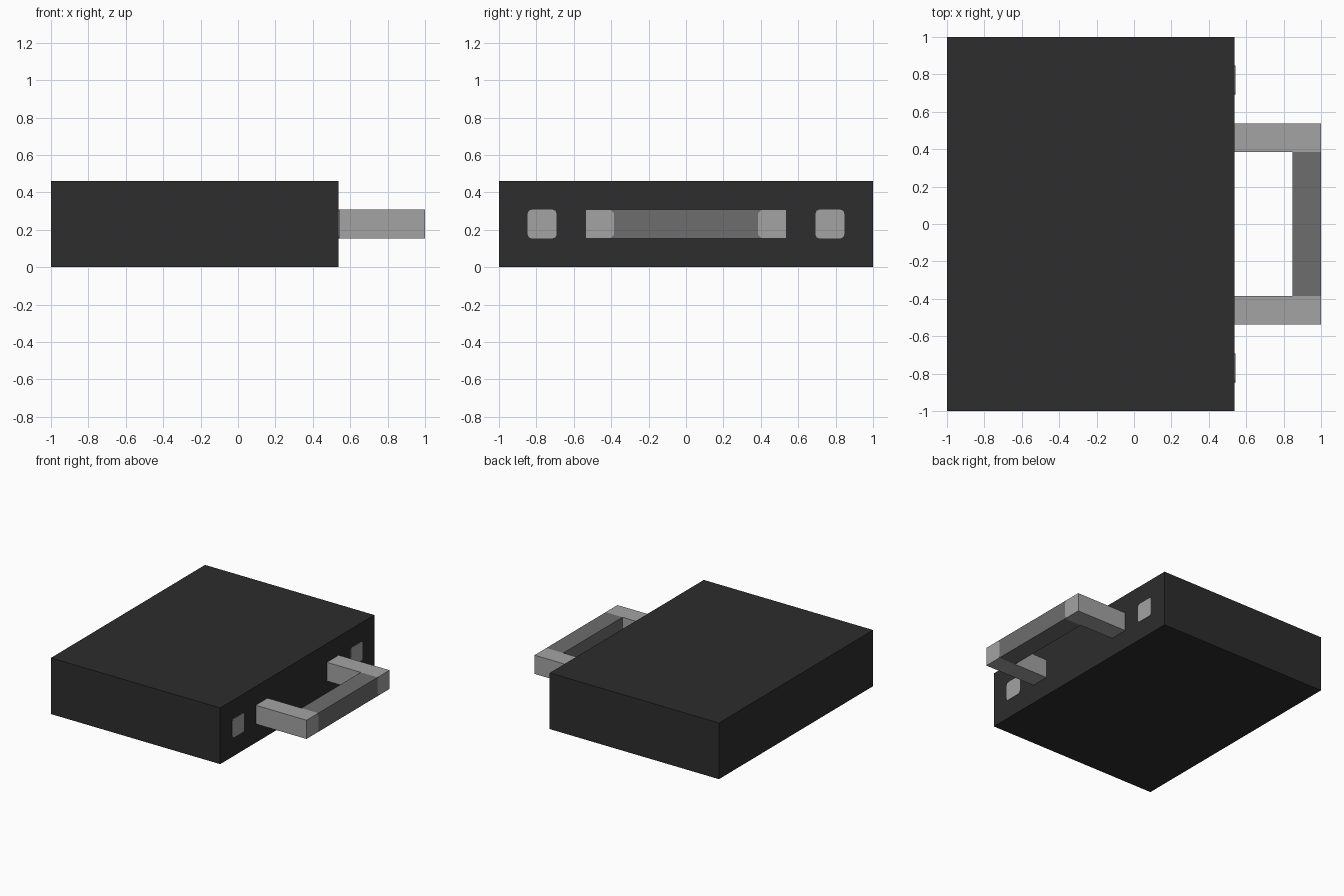
import bpy, bmesh
from mathutils import Vector

if "Cube" in bpy.data.objects:
    bpy.data.objects.remove(bpy.data.objects["Cube"])

U = 1 / 13           # module the model is laid out on
BODY_X = 7 * U       # plane of the handle side
CUT = 0.02           # size of the clipped paint corners


def material(name, v):
    m = bpy.data.materials.new(name)
    m.diffuse_color = (v, v, v, 1)
    m.use_nodes = True
    m.node_tree.nodes["Principled BSDF"].inputs["Base Color"].default_value = m.diffuse_color
    return m


BLACK = material("black", 0.026)
LIGHT = material("light grey", 0.367)
MID = material("mid grey", 0.153)


def finish(name, bm, *mats):
    bmesh.ops.recalc_face_normals(bm, faces=bm.faces)
    me = bpy.data.meshes.new(name)
    bm.to_mesh(me)
    bm.free()
    for m in mats:
        me.materials.append(m)
    ob = bpy.data.objects.new(name, me)
    bpy.context.collection.objects.link(ob)
    return ob


def box(lo, hi):
    bm = bmesh.new()
    bmesh.ops.create_cube(bm, size=1)
    lo, hi = Vector(lo), Vector(hi)
    for v in bm.verts:
        v.co = (lo + hi) / 2 + v.co * (hi - lo)
    return bm


# Main block
finish("body", box((-1, -1, 0), (BODY_X, 1, 6 * U)), BLACK)

# Grip bar joining the two arms
finish("handle_bar", box((11 * U, -5 * U, 2 * U), (1, 5 * U, 4 * U)), MID)

for side, label in ((-1, "front"), (1, "back")):
    # Handle arm, with the inner corners of its end face painted like the bar
    ya, yb = sorted((side * 5 * U, side * 7 * U))
    bm = box((BODY_X, ya, 2 * U), (1, yb, 4 * U))
    for up in (-1, 1):
        point = Vector((1, side * (5 * U + CUT), 3 * U + up * U))
        normal = Vector((0, -side, up))
        end = [f for f in bm.faces if f.calc_center_median().x > 0.99]
        geom = set(end)
        for f in end:
            geom.update(f.edges)
            geom.update(f.verts)
        bmesh.ops.bisect_plane(bm, geom=list(geom), plane_co=point, plane_no=normal)
        for f in bm.faces:
            c = f.calc_center_median()
            if c.x > 0.99 and (c - point).dot(normal) > 1e-5:
                f.material_index = 1
    finish(label + "_handle_arm", bm, LIGHT, MID)

    # Small rounded pad on the handle side of the body
    ya, yb = sorted((side * 9 * U, side * 11 * U))
    bm = box((BODY_X - 0.004, ya, 2 * U), (BODY_X + 0.003, yb, 4 * U))
    corners = [e for e in bm.edges
               if abs(e.verts[0].co.x - e.verts[1].co.x) > 0.005]
    bmesh.ops.bevel(bm, geom=corners, offset=CUT, segments=2, profile=0.5,
                    affect='EDGES')
    finish(label + "_pad", bm, LIGHT)
